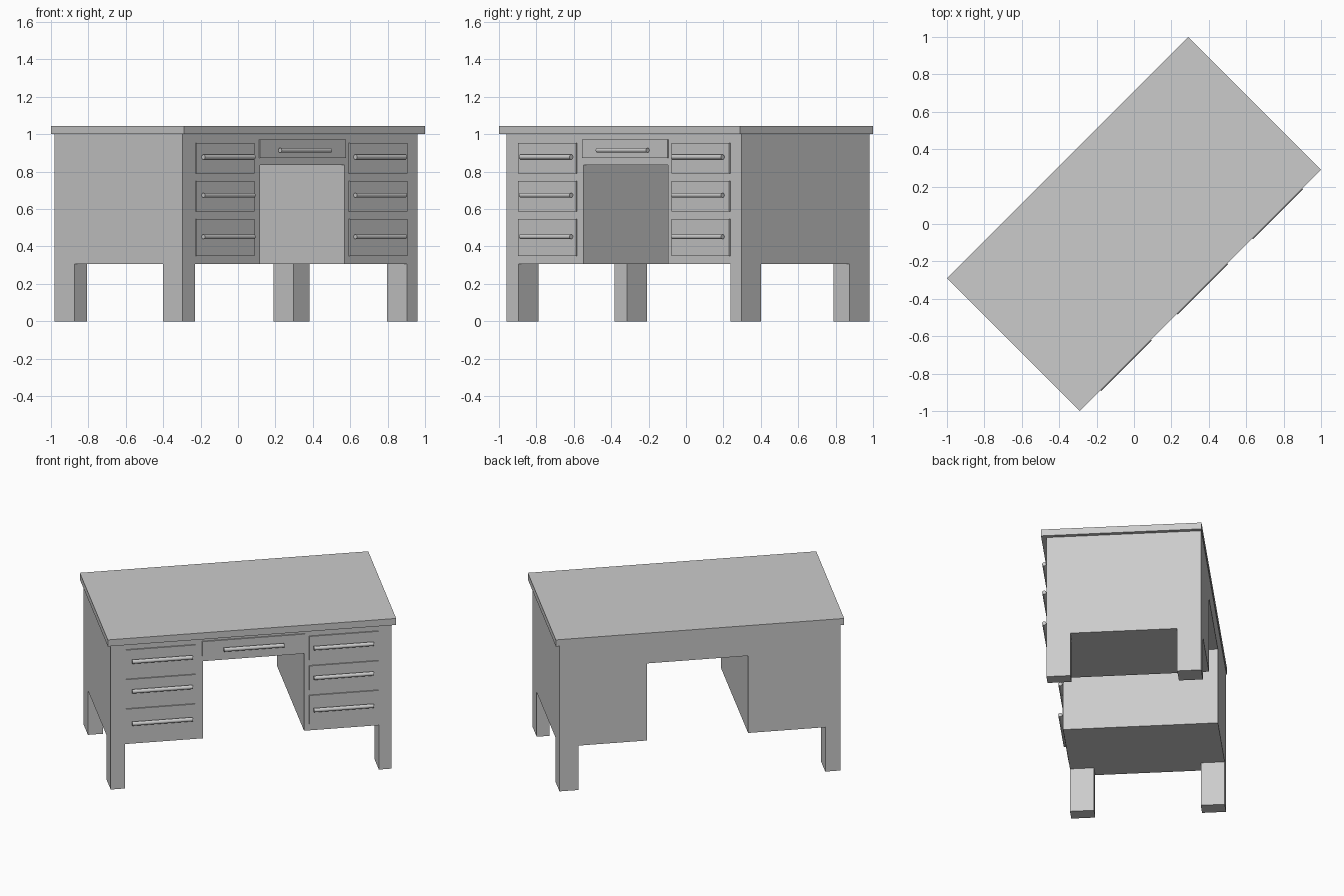
import bpy
import bmesh
from math import radians, pi
from mathutils import Matrix, Vector

cube = bpy.data.objects.get("Cube")
if cube:
    bpy.data.objects.remove(cube, do_unlink=True)

TURN = radians(45)               # the desk stands diagonally
HALF_W, FRONT, BACK = 0.888, -0.47, 0.498
BODY_BOTTOM, BODY_TOP = 0.305, 1.0


def add_object(name, bm):
    bmesh.ops.recalc_face_normals(bm, faces=bm.faces)
    mesh = bpy.data.meshes.new(name)
    bm.to_mesh(mesh)
    bm.free()
    obj = bpy.data.objects.new(name, mesh)
    obj.rotation_euler.z = TURN
    bpy.context.collection.objects.link(obj)
    return obj


def box(name, x, y, z):
    """Box spanning three (low, high) ranges in the desk's own axes."""
    bm = bmesh.new()
    spans = (x, y, z)
    size = [hi - lo for lo, hi in spans]
    centre = Vector([(lo + hi) / 2 for lo, hi in spans])
    bmesh.ops.create_cube(bm, size=1, matrix=Matrix.Translation(centre) @ Matrix.Diagonal((*size, 1)))
    return add_object(name, bm)


def handle(name, x, z):
    """Round bar lying along the drawer front."""
    bm = bmesh.new()
    place = Matrix.Translation(((x[0] + x[1]) / 2, -0.494, z)) @ Matrix.Rotation(pi / 2, 4, "Y")
    bmesh.ops.create_cone(bm, cap_ends=True, segments=20, radius1=0.013, radius2=0.013,
                          depth=x[1] - x[0], matrix=place)
    obj = add_object(name, bm)
    bpy.ops.object.select_all(action="DESELECT")
    obj.select_set(True)
    bpy.context.view_layer.objects.active = obj
    bpy.ops.object.shade_smooth_by_angle(angle=radians(40))


def drawer(name, x, z, bar_x, bar_z):
    box(name, x, (-0.478, FRONT + 0.005), z)
    handle(name + "_handle", bar_x, bar_z)


# Desktop
box("desktop", (-0.912, 0.912), (-0.502, 0.502), (BODY_TOP, 1.045))

# Carcass: two pedestals joined over an open kneehole
KNEE_L, KNEE_R, KNEE_TOP = -0.305, 0.335, 0.835
outline = [(-HALF_W, BODY_BOTTOM), (KNEE_L, BODY_BOTTOM), (KNEE_L, KNEE_TOP), (KNEE_R, KNEE_TOP),
           (KNEE_R, BODY_BOTTOM), (HALF_W, BODY_BOTTOM), (HALF_W, BODY_TOP), (-HALF_W, BODY_TOP)]
bm = bmesh.new()
profile = bm.faces.new([bm.verts.new((x, FRONT, z)) for x, z in outline])
extruded = bmesh.ops.extrude_face_region(bm, geom=[profile], use_keep_orig=True)
bmesh.ops.translate(bm, vec=(0, BACK - FRONT, 0),
                    verts=[v for v in extruded["geom"] if isinstance(v, bmesh.types.BMVert)])
add_object("carcass", bm)

# Legs, flush with the outer corners
LEG_DEPTH = 0.15
for name, side, at_front, width in (("front_right_leg", -1, True, 0.091), ("back_right_leg", -1, False, 0.095),
                                    ("front_left_leg", 1, True, 0.08), ("back_left_leg", 1, False, 0.12)):
    x = sorted((side * HALF_W, side * (HALF_W - width)))
    y = (FRONT, FRONT + LEG_DEPTH) if at_front else (BACK - LEG_DEPTH, BACK)
    box(name, x, y, (0, BODY_BOTTOM))

# Drawers and handles: three per pedestal, one over the kneehole
rows = (("top", (0.791, 0.954), 0.878), ("middle", (0.586, 0.751), 0.674), ("bottom", (0.35, 0.548), 0.452))
columns = (("right", (-0.792, -0.354), (-0.756, -0.374)), ("left", (0.367, 0.805), (0.393, 0.771)))
for side, x, bar_x in columns:
    for level, z, bar_z in rows:
        drawer(f"{side}_{level}_drawer", x, z, bar_x, bar_z)
drawer("centre_drawer", (-0.31, 0.339), (0.872, 0.973), (-0.176, 0.204), 0.914)
